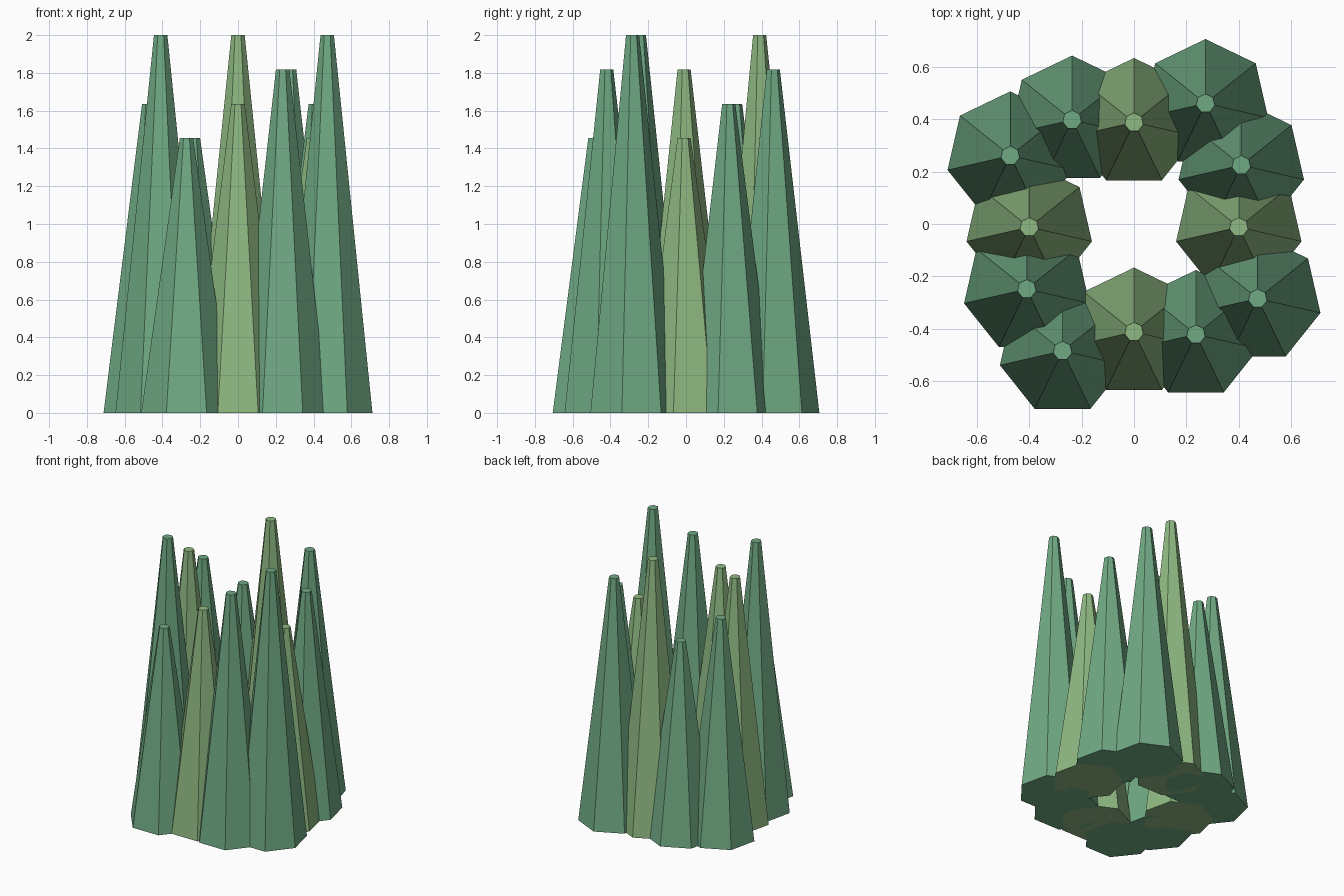
import bpy, bmesh, math

if "Cube" in bpy.data.objects:
    bpy.data.objects.remove(bpy.data.objects["Cube"])

SIDES = 7
R_BASE, R_TIP = 0.2455, 0.0364
Y_SHIFT = -0.012  # keeps the ring of seven-sided spires centred


def material(name, rgb):
    m = bpy.data.materials.new(name)
    m.diffuse_color = (*rgb, 1.0)
    m.use_nodes = True
    m.node_tree.nodes["Principled BSDF"].inputs["Base Color"].default_value = m.diffuse_color
    return m


dark = material("deep_green", (0.162, 0.402, 0.231))
light = material("yellow_green", (0.275, 0.485, 0.223))


def spire(name, x, y, height, mat):
    """Tapered seven-sided spire with one corner pointing to +y."""
    bm = bmesh.new()
    rings = []
    for r, z in ((R_BASE, 0.0), (R_TIP, height)):
        ring = []
        for k in range(SIDES):
            a = math.pi / 2 + 2 * math.pi * k / SIDES
            ring.append(bm.verts.new((r * math.cos(a), r * math.sin(a), z)))
        rings.append(ring)
    low, top = rings
    bm.faces.new(low[::-1])
    bm.faces.new(top)
    for k in range(SIDES):
        n = (k + 1) % SIDES
        bm.faces.new((low[k], low[n], top[n], top[k]))
    mesh = bpy.data.meshes.new(name)
    bm.to_mesh(mesh)
    bm.free()
    mesh.materials.append(mat)
    ob = bpy.data.objects.new(name, mesh)
    ob.location = (x, y, 0)
    bpy.context.collection.objects.link(ob)


# Ring of twelve spires: distance cycles by three, height cycles by four
for i in range(12):
    a = math.radians(30 * i)
    dist = (2.2 + 0.4 * (i % 3)) / 5.5
    height = (8 + i % 4) / 5.5
    spire(f"spire_{i + 1}", dist * math.cos(a), dist * math.sin(a) + Y_SHIFT,
          height, light if i % 3 == 0 else dark)
